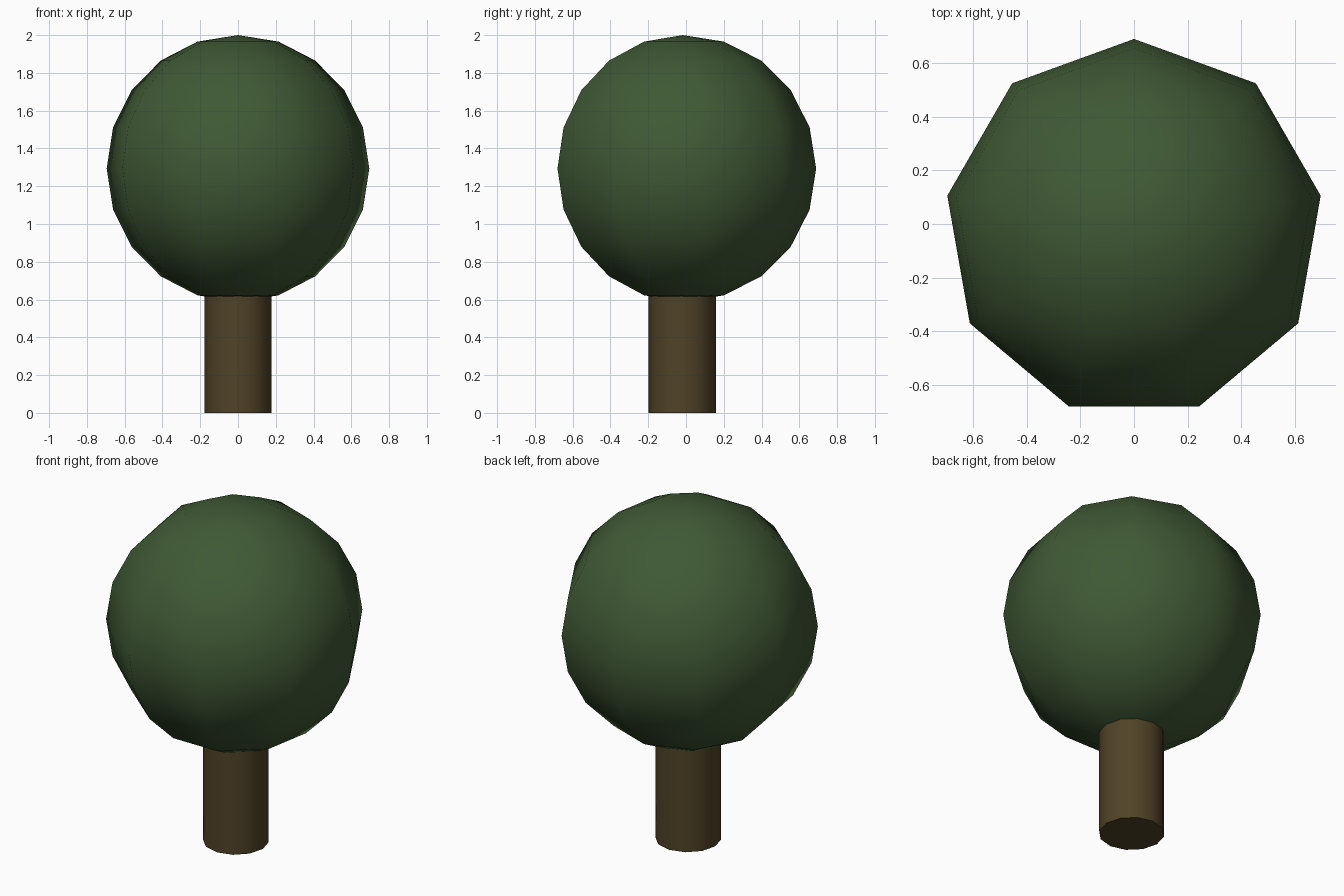
import bpy, bmesh
from math import sin, cos, pi, radians

if "Cube" in bpy.data.objects:
    bpy.data.objects.remove(bpy.data.objects["Cube"])


def lathe(name, profile, sides, center_y, color, sharp_angle):
    """Revolve (radius, z) points about a vertical axis; first corner points to +y."""
    bm = bmesh.new()
    rings = []
    for r, z in profile:
        n = sides if r > 1e-5 else 1
        rings.append([bm.verts.new((-r * sin(2 * pi * i / sides),
                                    center_y + r * cos(2 * pi * i / sides), z))
                      for i in range(n)])
    for a, b in zip(rings, rings[1:]):
        for i in range(sides):
            j = (i + 1) % sides
            if len(a) == 1:
                bm.faces.new((a[0], b[j], b[i]))
            elif len(b) == 1:
                bm.faces.new((a[i], a[j], b[0]))
            else:
                bm.faces.new((a[i], a[j], b[j], b[i]))
    for end in (rings[0], rings[-1]):
        if len(end) > 1:
            bm.faces.new(end)
    bmesh.ops.recalc_face_normals(bm, faces=bm.faces)
    mesh = bpy.data.meshes.new(name)
    bm.to_mesh(mesh)
    bm.free()
    obj = bpy.data.objects.new(name, mesh)
    bpy.context.collection.objects.link(obj)
    mat = bpy.data.materials.new(name + "_color")
    mat.diffuse_color = color
    mat.use_nodes = True
    mat.node_tree.nodes["Principled BSDF"].inputs["Base Color"].default_value = mat.diffuse_color
    mesh.materials.append(mat)
    bpy.ops.object.select_all(action='DESELECT')
    obj.select_set(True)
    bpy.context.view_layer.objects.active = obj
    bpy.ops.object.shade_smooth_by_angle(angle=radians(sharp_angle))
    return obj


# Foliage: low-poly ball, 9 segments by 10 rings
R, CY = 0.706, -0.02
ball = [(R * sin(pi * k / 10), 2.0 - R - R * cos(pi * k / 10)) for k in range(11)]
lathe("foliage", ball, 9, CY + 0.003, (0.05, 0.1, 0.035, 1), 60)

# Trunk: straight 12-sided cylinder running up into the foliage
lathe("trunk", [(0.178, 0), (0.178, 0.68)], 12, CY, (0.08, 0.055, 0.02, 1), 40)
